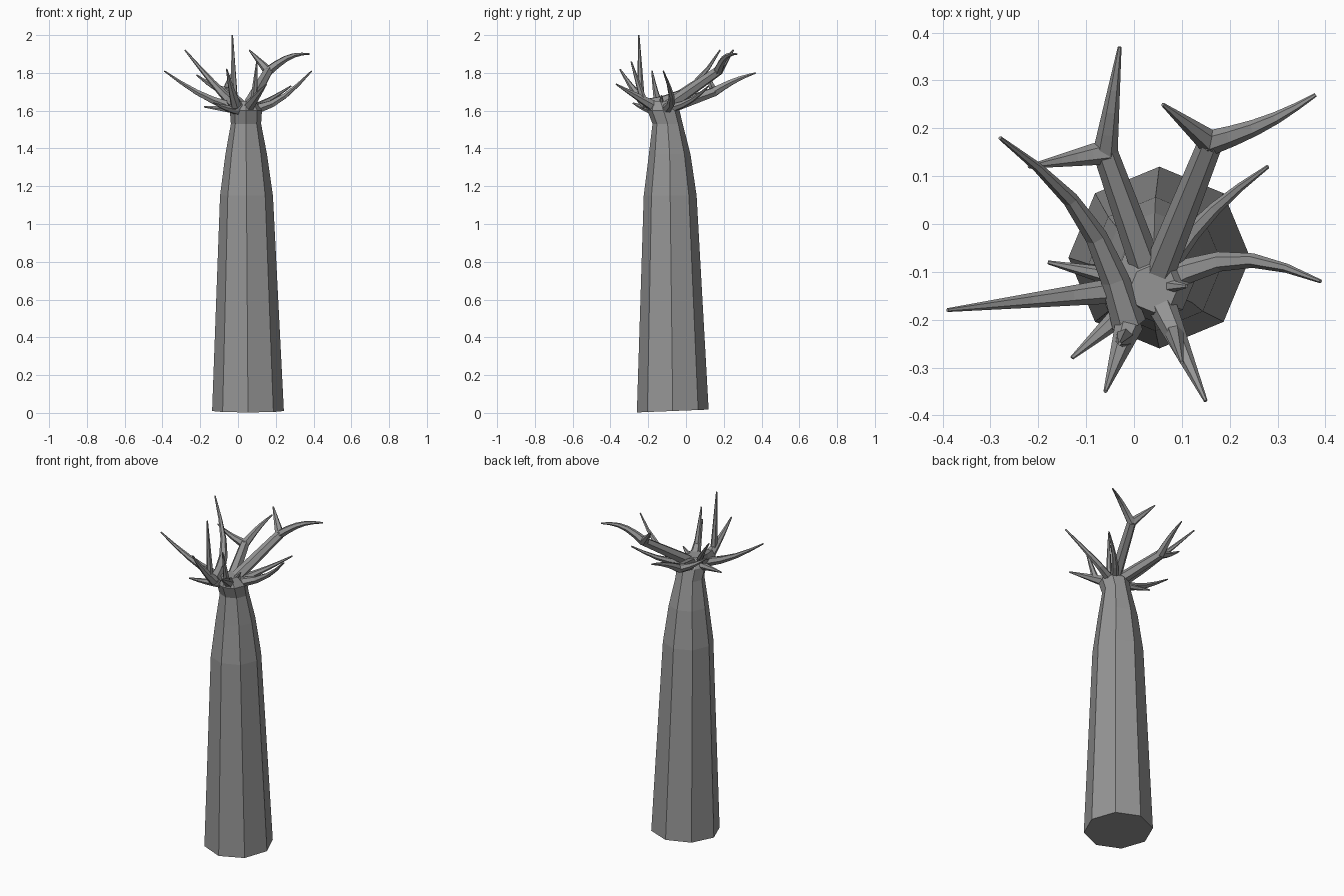
import bpy
import bmesh
import math
from mathutils import Vector

cube = bpy.data.objects.get("Cube")
if cube:
    bpy.data.objects.remove(cube)

bark = bpy.data.materials.new("grey_bark")
bark.use_nodes = True
bark.diffuse_color = (0.3, 0.3, 0.3, 1)
shader = bark.node_tree.nodes["Principled BSDF"]
shader.inputs["Base Color"].default_value = bark.diffuse_color

UP = Vector((0, 0, 1))


def circle(centre, across, along, radius, sides):
    """Regular polygon of points in the plane of two unit directions."""
    angles = [math.tau * index / sides for index in range(sides)]
    return [centre + (across * math.cos(angle) + along * math.sin(angle)) * radius
            for angle in angles]


def skin(name, rings):
    """Join equal rings of points into a closed, flat-shaded tube."""
    bm = bmesh.new()
    loops = [[bm.verts.new(point) for point in ring] for ring in rings]
    for lower, upper in zip(loops, loops[1:]):
        for index in range(len(lower)):
            before = index - 1
            bm.faces.new((lower[before], lower[index], upper[index], upper[before]))
    bm.faces.new(loops[0])
    bm.faces.new(loops[-1])
    bmesh.ops.recalc_face_normals(bm, faces=bm.faces)
    mesh = bpy.data.meshes.new(name)
    bm.to_mesh(mesh)
    bm.free()
    mesh.materials.append(bark)
    bpy.context.collection.objects.link(bpy.data.objects.new(name, mesh))


def limb(name, root, tip, thick, thin=0.004, sag=0, sway=0, steps=5):
    """Tapered branch from root to tip, bowed down by sag and leftward by sway."""
    root, tip = Vector(root), Vector(tip)
    sideways = UP.cross(tip - root).normalized()
    bow = sideways * sway - UP * sag
    path = []
    for step in range(steps + 1):
        share = step / steps
        path.append(root.lerp(tip, share) + bow * math.sin(math.pi * share))
    rings = []
    for step, point in enumerate(path):
        heading = (path[min(step + 1, steps)] - path[max(step - 1, 0)]).normalized()
        across = UP.cross(heading).normalized()
        radius = thick + (thin - thick) * step / steps
        rings.append(circle(point, across, heading.cross(across), radius, sides=6))
    skin(name, rings)
    return path


# Eight-sided trunk with a slanted foot, leaning forward into a narrow crown
heights = [0.01, 1.15, 1.37, 1.53, 1.6, 1.65]
radii = [0.19, 0.14, 0.11, 0.08, 0.085, 0.05]
trunk_rings = []
for height, radius in zip(heights, radii):
    lean = 0.07 + 0.012 * height + 0.3 * max(0, height - 1.5)
    centre = Vector((0.053 - 0.007 * height, -lean, height))
    slant = 0.04 if height == heights[0] else 0
    along = Vector((0, 1, slant))
    trunk_rings.append(circle(centre, Vector((1, 0, 0)), along, radius, sides=8))
skin("trunk", trunk_rings)

# Places on the crown where limbs start
crown = (0.04, -0.13, 1.6)
front_knot = (-0.01, -0.21, 1.63)

# Two thick limbs at the back, each forking into two tips
fork = limb("back_left_limb", crown, (0.16, 0.17, 1.81), thick=0.035, thin=0.026)[-1]
limb("back_left_outer_tip", fork, (0.38, 0.27, 1.9), thick=0.026, sag=-0.03, sway=-0.01)
limb("back_left_inner_tip", fork, (0.06, 0.25, 1.92), thick=0.026)

fork = limb("back_right_limb", crown, (-0.06, 0.15, 1.7), thick=0.035, thin=0.026)[-1]
limb("back_right_outer_tip", fork, (-0.03, 0.37, 1.8), thick=0.026, sag=-0.01)
limb("back_right_inner_tip", fork, (-0.22, 0.12, 1.79), thick=0.026, sag=0.01)

# Long single limbs on both sides
limb("upper_right_limb", front_knot, (-0.28, 0.18, 1.92), thick=0.036, sag=0.06, sway=-0.05)
limb("right_limb", crown, (-0.39, -0.18, 1.81), thick=0.032, sag=0.03)
limb("left_limb", crown, (0.39, -0.12, 1.81), thick=0.032, sag=0.05, sway=0.05)
limb("left_rear_limb", crown, (0.28, 0.12, 1.73), thick=0.028, sag=0.02, sway=0.02)

# Short low stubs
limb("right_stub", crown, (-0.18, -0.08, 1.62), thick=0.03)
limb("front_right_stub", crown, (-0.13, -0.28, 1.64), thick=0.035, sag=0.01)
limb("left_twig", crown, (0.11, -0.13, 1.68), thick=0.025)

# Front limbs, each carrying an upright shoot
path = limb("front_right_limb", front_knot, (-0.06, -0.35, 1.82), thick=0.03, sag=0.01)
limb("front_right_shoot", path[1], (-0.03, -0.25, 2), thick=0.02)
path = limb("front_left_limb", crown, (0.15, -0.37, 1.74), thick=0.036)
limb("front_left_shoot", path[2], (0.1, -0.29, 1.86), thick=0.02)
